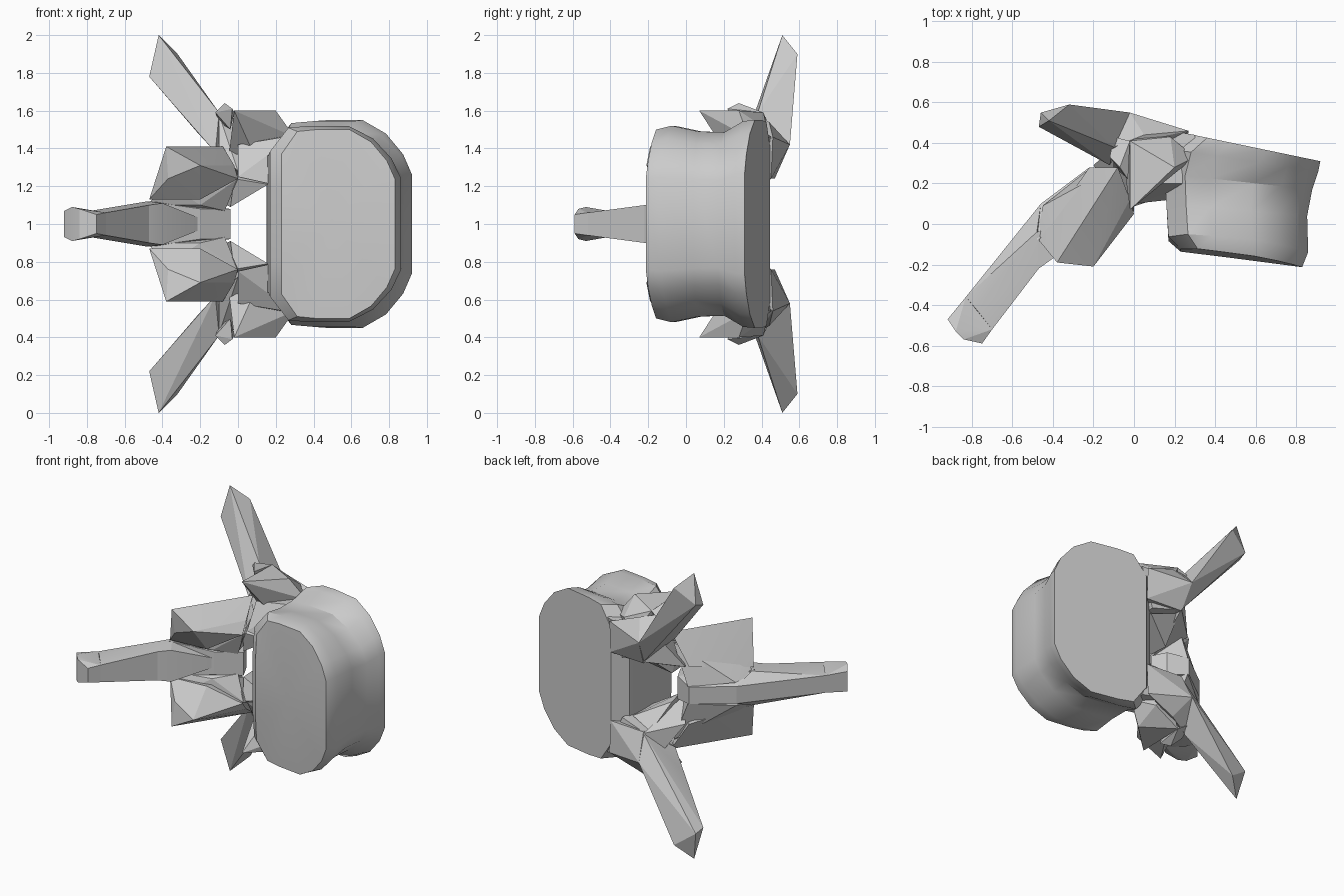
import bpy
import bmesh
import math

cube = bpy.data.objects.get("Cube")
if cube:
    bpy.data.objects.remove(cube, do_unlink=True)

# One plain bone-grey material
grey = bpy.data.materials.new("plain_grey")
grey.use_nodes = True
colour = (0.6, 0.6, 0.6, 1)
grey.diffuse_color = colour
grey.node_tree.nodes["Principled BSDF"].inputs["Base Color"].default_value = colour


def finish(name, bm, angle):
    """Turn a bmesh into a shaded object."""
    bmesh.ops.recalc_face_normals(bm, faces=bm.faces)
    mesh = bpy.data.meshes.new(name)
    bm.to_mesh(mesh)
    bm.free()
    mesh.materials.append(grey)
    obj = bpy.data.objects.new(name, mesh)
    bpy.context.collection.objects.link(obj)
    bpy.ops.object.select_all(action="DESELECT")
    obj.select_set(True)
    bpy.context.view_layer.objects.active = obj
    bpy.ops.object.shade_smooth_by_angle(angle=math.radians(angle))


def flip(points):
    """Mirror points across the middle plane, z = 1."""
    return [(x, y, 2 - z) for x, y, z in points]


def hull(name, points):
    """Faceted solid stretched over a few corner points."""
    bm = bmesh.new()
    for p in points:
        bm.verts.new(p)
    bmesh.ops.convex_hull(bm, input=bm.verts)
    loose = [v for v in bm.verts if not v.link_faces]
    bmesh.ops.delete(bm, geom=loose, context="VERTS")
    finish(name, bm, 12)


def pair(name, points):
    """The same part above and below the middle plane."""
    hull("upper_" + name, points)
    hull("lower_" + name, flip(points))


def middle(name, points):
    """One part that spans the middle plane."""
    hull(name, points + flip(points))


# Drum-shaped body: a rounded outline lofted from front to back
half = [(0, .35), (0, .74), (.14, .98), (.31, 1), (.6, 1), (.79, .87), (.93, .67), (1, .48)]
outline = half + [(u, -w) for u, w in reversed(half)]

# Each ring: inner x, outer x, half height, inner y, outer y, set-back of the ends
rings = [
    (.23, .83, .50, -.14, -.22, .03),
    (.17, .86, .52, -.09, -.15, .05),
    (.16, .855, .49, .10, .04, 0),
    (.15, .88, .485, .25, .17, 0),
    (.18, .91, .545, .37, .26, 0),
    (.27, .92, .55, .445, .31, 0),
]
bm = bmesh.new()
loops = []
for x0, x1, h, y0, y1, back in rings:
    loops.append([bm.verts.new((x0 + u * (x1 - x0),
                                y0 + u * (y1 - y0) + back * w * w, 1 + w * h))
                  for u, w in outline])
count = len(outline)
for a, b in zip(loops, loops[1:]):
    for i in range(count):
        j = (i + 1) % count
        bm.faces.new((a[i], a[j], b[j], b[i]))
centre = bm.verts.new((.5, -.17, 1))
for i in range(count):
    bm.faces.new((loops[0][i], loops[0][i - 1], centre))
bm.faces.new(loops[-1])
finish("body", bm, 30)

# Pedicles bridging the body to the arch
pair("pedicle", [
    (.3, .2, 1.47), (.3, .44, 1.47), (.18, .12, 1.21), (.2, .42, 1.21),
    (0, .1, 1.25), (0, .46, 1.25), (.06, .48, 1.44), (0, .2, 1.42),
])

# Webs narrowing the canal between arch and pedicle
pair("canal_web", [
    (-.04, .12, 1.09), (-.06, .24, 1.1), (.16, .14, 1.21), (.16, .36, 1.21),
    (-.02, .08, 1.24), (-.02, .42, 1.25), (.1, .25, 1.3),
])

# Forward-reaching joint fins with a small knob on the side
pair("joint_fin", [
    (-.02, .07, 1.6), (.2, .28, 1.6), (-.02, .41, 1.59), (.07, .2, 1.4),
    (.18, .43, 1.5), (.1, .46, 1.4), (-.05, .3, 1.35), (.3, .33, 1.46),
])
pair("joint_knob", [
    (-.07, .28, 1.64), (-.12, .33, 1.59), (-.03, .22, 1.61), (-.02, .41, 1.59),
    (-.04, .26, 1.5), (-.1, .43, 1.54),
])

# Long side wings, and the webs tying them to the pedicles
pair("wing", [
    (-.42, .51, 2), (-.47, .48, 1.78), (-.32, .59, 1.9), (-.46, .55, 1.8),
    (-.22, .36, 1.49), (-.1, .38, 1.59), (-.02, .55, 1.42),
    (0, .47, 1.25), (-.12, .29, 1.38),
])
pair("wing_root", [
    (-.1, .38, 1.58), (-.02, .55, 1.42), (0, .47, 1.24), (.27, .46, 1.46),
    (.27, .45, 1.24), (.05, .44, 1.54), (-.1, .28, 1.38), (0, .2, 1.28),
])

# Rear joint blocks
pair("rear_joint", [
    (-.38, -.19, 1.41), (-.37, -.17, 1.24), (-.2, -.21, 1.31), (-.2, -.06, 1.13),
    (0, .05, 1.24), (-.02, .12, 1.31), (-.08, .28, 1.41), (-.22, .28, 1.2),
    (-.47, -.08, 1.13),
])

# Sloping arch plates from the spine out to the pedicles
pair("lamina", [
    (-.48, -.06, 1.1), (-.38, -.08, 1.22), (-.2, 0, 1.1), (-.2, 0, 1.27),
    (-.07, .1, 1.07), (0, .07, 1.24), (-.21, .28, 1.06), (-.1, .28, 1.34),
    (-.45, .09, 1.08),
])
pair("arch_root", [
    (-.2, .29, 1.2), (-.07, .1, 1.09), (0, .06, 1.24), (0, .47, 1.25),
    (-.08, .4, 1.4), (-.05, .3, 1.2),
])

# Arch plate closing the canal
middle("arch_plate", [
    (-.04, .12, 1.08), (-.09, .22, 1.08), (-.22, .28, 1.06), (-.46, .1, 1.06),
    (-.48, -.08, 1.12), (-.2, .02, 1.08),
])

# Spine: tapering shaft with a keel into the arch, and a swollen tip
middle("spine_shaft", [
    (-.46, .1, 1.06), (-.48, -.04, 1.12), (-.47, -.22, 1.1),
    (-.83, -.36, 1.06), (-.78, -.42, 1.07), (-.7, -.52, 1.06),
])
middle("spine_keel", [
    (-.47, -.22, 1.1), (-.48, -.04, 1.12), (-.4, -.17, 1.11), (-.2, .03, 1.03),
])
middle("spine_tip", [
    (-.83, -.36, 1.06), (-.7, -.52, 1.06), (-.92, -.47, 1.07),
    (-.88, -.53, 1.09), (-.84, -.57, 1.08), (-.75, -.59, 1.05),
])
